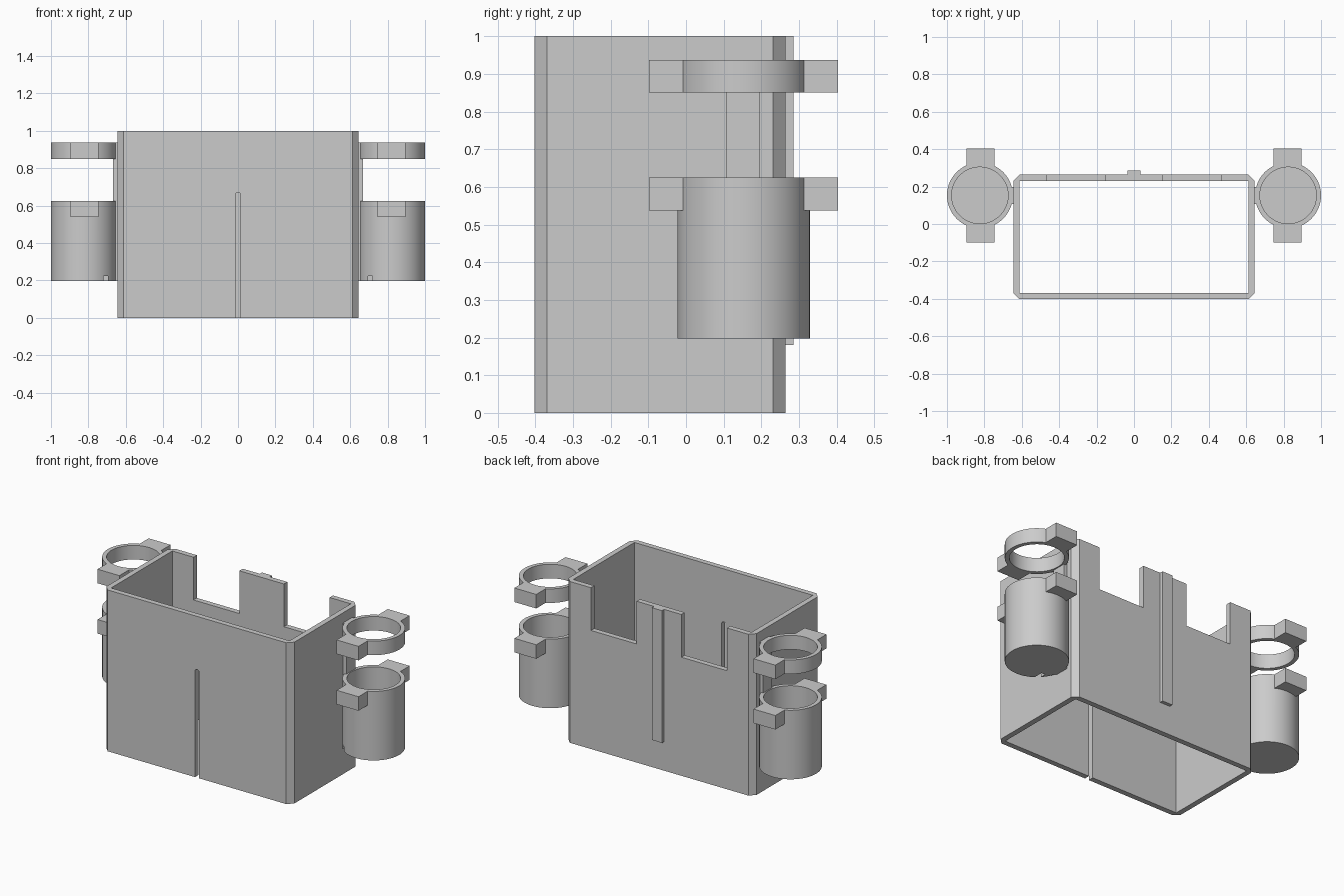
import bpy, bmesh, math
from mathutils import Matrix

cube = bpy.data.objects.get("Cube")
if cube:
    bpy.data.objects.remove(cube, do_unlink=True)

grey = bpy.data.materials.new("plain_grey")
grey.use_nodes = True
grey.diffuse_color = (0.6, 0.6, 0.6, 1)
grey.node_tree.nodes["Principled BSDF"].inputs["Base Color"].default_value = (0.6, 0.6, 0.6, 1)


def prism(name, pts, lo, hi, matrix=Matrix()):
    """Extrude a flat outline from lo to hi along its own z."""
    bm = bmesh.new()
    base = bm.faces.new([bm.verts.new((x, y, lo)) for x, y in pts])
    top = bmesh.ops.extrude_face_region(bm, geom=[base])["geom"]
    verts = [v for v in top if isinstance(v, bmesh.types.BMVert)]
    bmesh.ops.translate(bm, verts=verts, vec=(0, 0, hi - lo))
    bmesh.ops.transform(bm, matrix=matrix, verts=bm.verts)
    bmesh.ops.recalc_face_normals(bm, faces=bm.faces)
    mesh = bpy.data.meshes.new(name)
    bm.to_mesh(mesh)
    bm.free()
    mesh.materials.append(grey)
    obj = bpy.data.objects.new(name, mesh)
    bpy.context.collection.objects.link(obj)
    return obj


def box(name, x, y, z):
    return prism(name, [(x[0], y[0]), (x[1], y[0]), (x[1], y[1]), (x[0], y[1])], *z)


def circle(cx, cy, r, n=96):
    return [(cx + r * math.cos(math.tau * i / n), cy + r * math.sin(math.tau * i / n))
            for i in range(n)]


def combine(obj, tool, operation):
    """Apply a boolean and discard the tool."""
    tool.hide_render = True
    mod = obj.modifiers.new(operation.lower(), "BOOLEAN")
    mod.operation, mod.solver, mod.object = operation, "EXACT", tool
    with bpy.context.temp_override(object=obj, active_object=obj, selected_objects=[obj]):
        bpy.ops.object.modifier_apply(modifier=mod.name)
    bpy.data.objects.remove(tool, do_unlink=True)


# Open sleeve with chamfered outer corners
W, FRONT, BACK, T = 0.645, -0.402, 0.264, 0.033
outline = [(-W + T, FRONT), (W - T, FRONT), (W, FRONT + T), (W, BACK - T),
           (W - T, BACK), (-W + T, BACK), (-W, BACK - T), (-W, FRONT + T)]
sleeve = prism("sleeve", outline, 0, 1)
combine(sleeve, box("cutter", (-W + T, W - T), (FRONT + T, BACK - T), (-0.1, 1.1)), "DIFFERENCE")

# Two notches in the top of the back wall
for s in (-1, 1):
    xs = sorted((s * 0.153, s * 0.467))
    combine(sleeve, box("cutter", xs, (0.1, 0.4), (0.735, 1.1)), "DIFFERENCE")

# Round-ended slot rising from the bottom of the front wall
R, SLOT = 0.014, 0.657
arch = [(-R, -0.1), (R, -0.1)] + [
    (R * math.cos(math.pi * i / 12), SLOT + R * math.sin(math.pi * i / 12)) for i in range(13)]
combine(sleeve, prism("cutter", arch, 0.3, 0.5, Matrix.Rotation(math.pi / 2, 4, "X")), "DIFFERENCE")

# Rib on the back wall
box("back_rib", (-0.035, 0.035), (BACK - 0.01, 0.285), (0.18, 1))

# Cup, ring and mounting strip on each side
CY, RO, RI = 0.153, 0.176, 0.151
for side, s in (("left", 1), ("right", -1)):
    cx = s * 0.824
    for part, lo, hi, bore in (("cup", 0.197, 0.625, 0.225), ("ring", 0.85, 0.937, 0.8)):
        holder = prism(f"{side}_{part}", circle(cx, CY, RO), lo, hi)
        tabs = box("tabs", sorted((s * 0.745, s * 0.895)), (-0.098, 0.403), (hi - 0.087, hi))
        combine(holder, tabs, "UNION")
        combine(holder, prism("cutter", circle(cx, CY, RI), bore, 1.1), "DIFFERENCE")
        if part == "cup":
            # Small drain notch low on the front of the cup
            notch = box("cutter", sorted((s * 0.694, s * 0.72)), (-0.1, 0.07), (0.1, 0.224))
            combine(holder, notch, "DIFFERENCE")
        bpy.ops.object.select_all(action="DESELECT")
        holder.select_set(True)
        bpy.context.view_layer.objects.active = holder
        bpy.ops.object.shade_smooth_by_angle(angle=math.radians(25))
    box(f"{side}_mounting_strip", sorted((s * 0.64, s * 0.667)), (0.108, 0.197), (0.197, 0.937))
